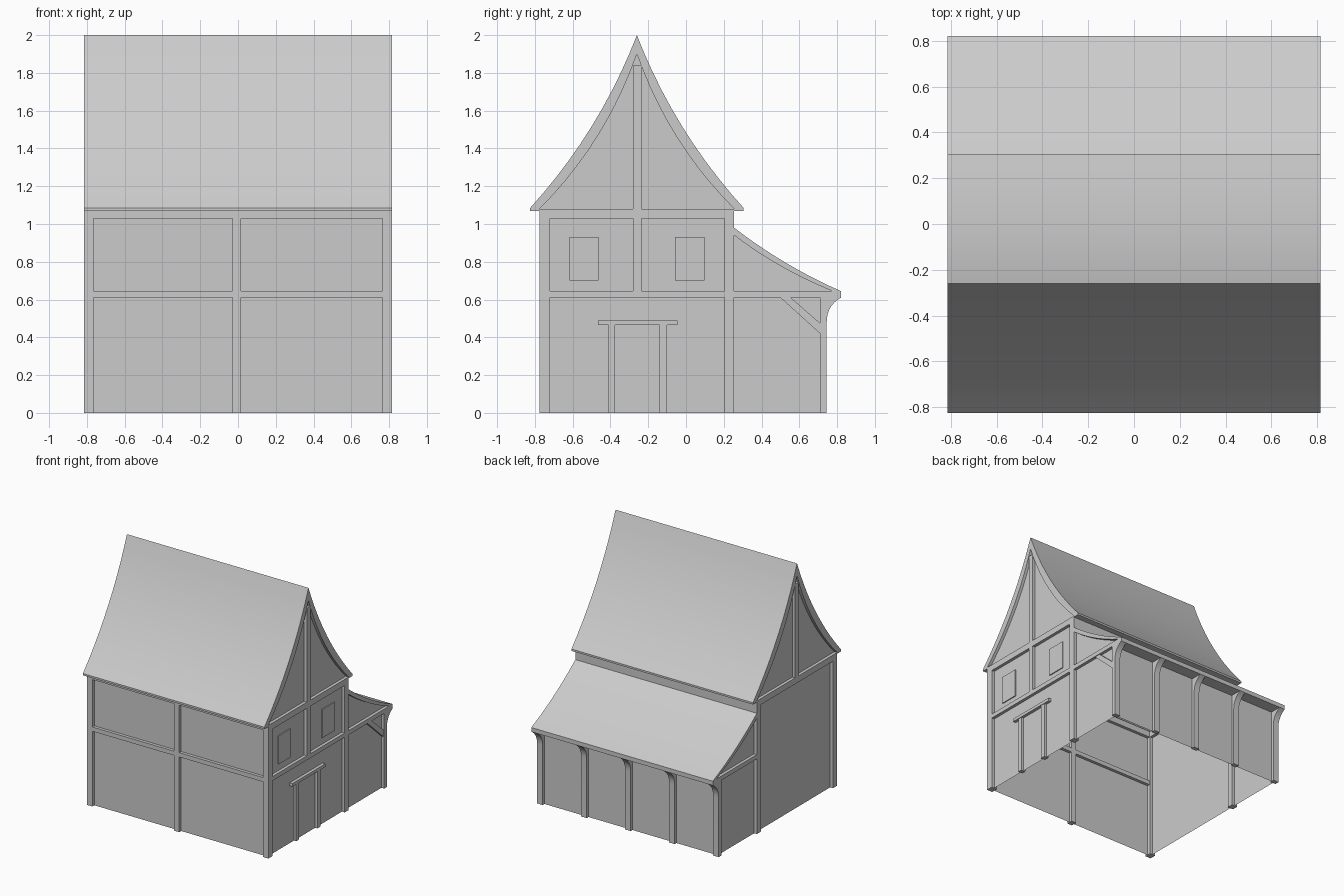
import bpy, bmesh, math
from mathutils import Vector

if "Cube" in bpy.data.objects:
    bpy.data.objects.remove(bpy.data.objects["Cube"])


def finish(name, bm):
    bmesh.ops.recalc_face_normals(bm, faces=bm.faces)
    me = bpy.data.meshes.new(name)
    bm.to_mesh(me)
    bm.free()
    ob = bpy.data.objects.new(name, me)
    bpy.context.collection.objects.link(ob)
    return ob


def prism(name, profile, x0, x1, smooth=False):
    """Extrude a (y, z) outline from x0 to x1."""
    bm = bmesh.new()
    face = bm.faces.new([bm.verts.new((x0, y, z)) for y, z in profile])
    ext = bmesh.ops.extrude_face_region(bm, geom=[face])["geom"]
    bmesh.ops.translate(bm, vec=(x1 - x0, 0, 0),
                        verts=[g for g in ext if isinstance(g, bmesh.types.BMVert)])
    ob = finish(name, bm)
    if smooth:
        ob.data.polygons.foreach_set("use_smooth", [True] * len(ob.data.polygons))
        ob.data.set_sharp_from_angle(angle=math.radians(30))
    return ob


def box(name, x, y, z):
    return prism(name, [(y[0], z[0]), (y[1], z[0]), (y[1], z[1]), (y[0], z[1])], *x)


def sheet(name, pts):
    bm = bmesh.new()
    bm.faces.new([bm.verts.new(p) for p in pts])
    return finish(name, bm)


def sag_curve(a, b, sag, n=10):
    """Curve from a to b bowed sideways by sag (sign picks the side)."""
    a, b = Vector(a), Vector(b)
    d = (b - a).normalized()
    c = (a + b) / 2 + Vector((d.y, -d.x)) * sag * 2
    return [tuple(a * (1 - t) ** 2 + c * 2 * t * (1 - t) + b * t * t)
            for t in (i / n for i in range(n + 1))]


W, T, MID = 0.815, 0.05, 0.79        # half width, timber size, wall plane
RIDGE = -0.26
RIGHT, LEFT = (W - T, W), (-W, T - W)
FRONT, REAR = (-0.775, -0.72), (0.205, 0.255)


def mirror_ridge(pts):
    return [(2 * RIDGE - y, z) for y, z in reversed(pts)]


# main roof: curved shell running the full width
outer = sag_curve((-0.825, 1.085), (RIDGE, 2.0), 0.05)
inner = sag_curve((-0.775, 1.08), (RIDGE, 1.9), 0.055)
outer_all = outer + mirror_ridge(outer)[1:]
inner_all = inner + mirror_ridge(inner)[1:]
prism("main_roof", [(-0.775, 1.07), (-0.825, 1.07)] + outer_all
      + [(0.305, 1.07), (0.255, 1.07)] + inner_all[::-1], -W, W, True)

# lean-to roof with a squared eave
lean_out = sag_curve((0.255, 0.98), (0.82, 0.645), 0.02)
lean_in = sag_curve((0.255, 0.94), (0.775, 0.645), 0.02)
prism("lean_to_roof", lean_out + [(0.82, 0.61), (0.775, 0.61)] + lean_in[::-1], -W, W, True)

# both ends: walls, gables, corner posts and tie beams
for side, s, xs in (("right", 1, RIGHT), ("left", -1, LEFT)):
    x = s * MID
    sheet(side + "_wall", [(x, -0.75, 0), (x, 0.23, 0), (x, 0.23, 1.05), (x, -0.75, 1.05)])
    sheet(side + "_gable", [(x, y, z) for y, z in inner_all])
    sheet(side + "_lean_to_wall", [(x, 0.23, 0), (x, 0.73, 0), (x, 0.73, 0.63), (x, 0.23, 0.63)])
    sheet(side + "_lean_to_gable", [(x, 0.255, 0.63), (x, 0.775, 0.63)]
          + [(x, y, z) for y, z in lean_in[::-1]])
    box(side + "_front_post", xs, FRONT, (0, 1.03))
    box(side + "_rear_post", xs, REAR, (0, 1.03))
    box(side + "_tie_beam", xs, (-0.775, 0.255), (1.03, 1.08))
    box(side + "_gable_post", xs, (-0.28, -0.235), (1.08, 1.84))
    box(side + "_lean_to_beam", xs, (0.255, 0.82), (0.61, 0.645))

# front wall with timber framing
sheet("front_wall", [(-MID, -0.75, 0), (MID, -0.75, 0), (MID, -0.75, 1.05), (-MID, -0.75, 1.05)])
inside = (T - W, W - T)
box("front_top_beam", inside, (-0.775, -0.725), (1.03, 1.08))
box("front_mid_beam", inside, (-0.775, -0.725), (0.61, 0.645))
box("front_mid_post", (-0.03, 0.015), (-0.775, -0.725), (0, 1.03))

# strip above the lean-to, open below
box("rear_top_beam", inside, REAR, (0.94, 1.08))

# lean-to back wall, eave beam, posts and curved brackets
sheet("lean_to_back_wall", [(-MID, 0.722, 0), (MID, 0.722, 0), (MID, 0.722, 0.63), (-MID, 0.722, 0.63)])
box("lean_to_eave_beam", inside, (0.71, 0.775), (0.61, 0.645))
bracket = [(0.71, 0.61), (0.71, 0)] + [(0.745, 0)] + sag_curve((0.745, 0.48), (0.82, 0.61), -0.022, 7)
for i in range(5):
    x = -MID + i * MID / 2
    prism("bracket_post_%d" % i, bracket, x - T / 2, x + T / 2, True)

# right side framing
box("right_mid_beam", RIGHT, (-0.72, 0.205), (0.61, 0.645))
box("right_mid_post", RIGHT, (-0.28, -0.235), (0.645, 1.03))
prism("lean_to_brace", [(0.50, 0.61), (0.71, 0.42), (0.71, 0.475), (0.555, 0.61)], 0.77, 0.81)

# door frame and windows
box("door_post_front", (0.77, 0.81), (-0.41, -0.375), (0, 0.465))
box("door_post_rear", (0.77, 0.81), (-0.14, -0.10), (0, 0.465))
box("door_lintel", (0.77, W), (-0.465, -0.045), (0.465, 0.49))
for name, off in (("window_front", -0.28), ("window_rear", 0.28)):
    y = RIDGE + off
    box(name, (MID - 0.005, MID + 0.008), (y - 0.078, y + 0.078), (0.70, 0.93))
